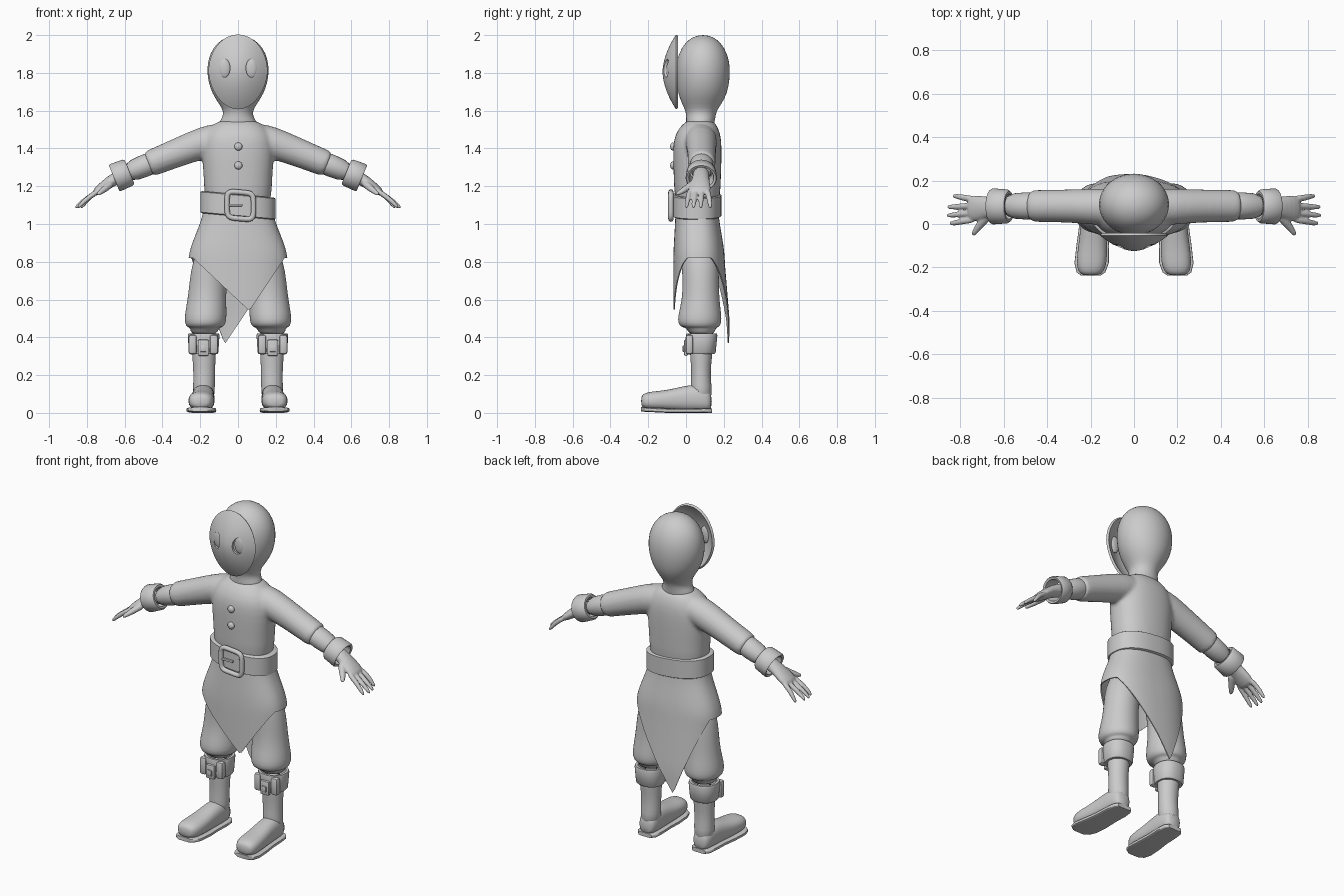
import bpy, bmesh, math
from mathutils import Vector

X, Y, Z = Vector((1, 0, 0)), Vector((0, 1, 0)), Vector((0, 0, 1))

if "Cube" in bpy.data.objects:
    bpy.data.objects.remove(bpy.data.objects["Cube"])

grey = bpy.data.materials.new("plain grey")
grey.use_nodes = True
grey.diffuse_color = (0.6, 0.6, 0.6, 1)
grey.node_tree.nodes["Principled BSDF"].inputs["Base Color"].default_value = grey.diffuse_color


def oval(t, power):
    """Point on a unit superellipse."""
    c, s = math.cos(t), math.sin(t)
    return (math.copysign(abs(c) ** (2 / power), c),
            math.copysign(abs(s) ** (2 / power), s))


def loft(bm, rows, axis=None, side=Y, power=2, closed=False, segs=24):
    """Skin rings (x, y, z, half size along side, half size across)."""
    centres = [Vector(r[:3]) for r in rows]
    rings = []
    for i, row in enumerate(rows):
        along = axis or (centres[min(i + 1, len(rows) - 1)] - centres[max(i - 1, 0)])
        across = along.cross(side).normalized()
        ring = []
        for k in range(segs):
            a, b = oval(math.tau * k / segs, power)
            ring.append(bm.verts.new(centres[i] + side * a * row[3] + across * b * row[4]))
        rings.append(ring)
    faces = []
    for i in range(len(rings) if closed else len(rings) - 1):
        low, high = rings[i], rings[(i + 1) % len(rings)]
        for k in range(segs):
            n = (k + 1) % segs
            faces.append(bm.faces.new((low[k], low[n], high[n], high[k])))
    if not closed:
        faces += [bm.faces.new(rings[0]), bm.faces.new(rings[-1])]
    bmesh.ops.recalc_face_normals(bm, faces=faces)


def finish(obj, angle=40):
    bpy.ops.object.select_all(action='DESELECT')
    obj.select_set(True)
    bpy.context.view_layer.objects.active = obj
    bpy.ops.object.convert(target='MESH')
    obj = bpy.context.object
    bpy.ops.object.shade_smooth_by_angle(angle=math.radians(angle))
    obj.data.materials.clear()
    obj.data.materials.append(grey)
    return obj


def make(name, bm, mods=(), angle=40):
    mesh = bpy.data.meshes.new(name)
    bm.to_mesh(mesh)
    bm.free()
    obj = bpy.data.objects.new(name, mesh)
    bpy.context.collection.objects.link(obj)
    for kind, settings in mods:
        mod = obj.modifiers.new(kind.title(), kind)
        for key, value in settings.items():
            setattr(mod, key, value)
    return finish(obj, angle)


def part(name, rows, mods=(), angle=40, **kw):
    bm = bmesh.new()
    loft(bm, rows, **kw)
    return make(name, bm, mods, angle)


SUB = ('SUBSURF', {'levels': 1})
MIRROR = ('MIRROR', {'use_mirror_merge': False})


def blend(voxel, repeats):
    return [SUB, ('REMESH', {'mode': 'VOXEL', 'voxel_size': voxel}),
            ('SMOOTH', {'factor': 0.5, 'iterations': repeats})]


def block(name, centre, size, mods=()):
    bm = bmesh.new()
    bmesh.ops.create_cube(bm, size=1)
    for v in bm.verts:
        v.co = Vector(a * b for a, b in zip(v.co, size)) + Vector(centre)
    bevel = ('BEVEL', {'width': min(size) * 0.35, 'segments': 2})
    return make(name, bm, [bevel, *mods])


def ball(name, centre, size, mods=()):
    bm = bmesh.new()
    bmesh.ops.create_uvsphere(bm, u_segments=24, v_segments=14, radius=1)
    for v in bm.verts:
        v.co = Vector(a * b for a, b in zip(v.co, size)) + Vector(centre)
    return make(name, bm, mods)


# Head and neck
part("head", [
    (0, .075, 1.44, .07, .095), (0, .075, 1.535, .075, .105), (0, .078, 1.56, .078, .085),
    (0, .08, 1.595, .08, .076), (0, .083, 1.635, .105, .10), (0, .088, 1.69, .131, .138),
    (0, .09, 1.76, .142, .161), (0, .09, 1.83, .145, .166), (0, .09, 1.90, .132, .152),
    (0, .09, 1.96, .096, .112), (0, .09, 1.99, .055, .06), (0, .09, 2.0, .015, .015)],
    [SUB], 80, axis=Z)

# Mask: a domed egg-shaped shell
bm = bmesh.new()
STEPS, SEGS = 12, 64
previous = [bm.verts.new((0, -.117, 1.805))]
for i in range(1, STEPS + 1):
    r = i / STEPS
    ring = []
    for k in range(SEGS):
        c, s = math.cos(math.tau * k / SEGS), math.sin(math.tau * k / SEGS)
        narrow = 1 - .1 * max(0, -s) * r
        ring.append(bm.verts.new((.152 * r * c * narrow, -.117 + .07 * r ** 1.8, 1.805 + .194 * r * s)))
    for k in range(SEGS):
        n = (k + 1) % SEGS
        if i == 1:
            bm.faces.new((previous[0], ring[k], ring[n]))
        else:
            bm.faces.new((previous[k], ring[k], ring[n], previous[n]))
    previous = ring
bmesh.ops.recalc_face_normals(bm, faces=bm.faces)
eye_cutter = part("eye_cutter", [(.07, -.2, 1.825, .028, .048), (.07, -.05, 1.825, .028, .048)],
                  [MIRROR], axis=Y, side=X, segs=32)
eye_cutter.hide_render = True
eye_cutter.hide_viewport = True
make("mask", bm, [('SOLIDIFY', {'thickness': .014, 'offset': 0}),
                  ('BOOLEAN', {'object': eye_cutter, 'operation': 'DIFFERENCE', 'solver': 'EXACT'})])
bpy.data.objects.remove(eye_cutter)
ball("eye_lenses", (.07, -.085, 1.825), (.032, .014, .052), [MIRROR])

# Tunic body and sleeves blended into one skin
bm = bmesh.new()
loft(bm, [(0, .06, 1.06, .118, .178), (0, .06, 1.2, .124, .18), (0, .06, 1.3, .128, .187),
          (0, .06, 1.4, .13, .195), (0, .062, 1.47, .124, .185), (0, .07, 1.525, .095, .14),
          (0, .075, 1.555, .06, .085)], axis=Z, power=2.3)
for s in (1, -1):
    loft(bm, [(s * .06, .078, 1.465, .09, .085), (s * .18, .08, 1.432, .084, .086),
              (s * .3, .083, 1.386, .076, .077), (s * .468, .083, 1.319, .074, .07),
              (s * .478, .083, 1.315, .074, .07)])
make("tunic", bm, blend(.011, 5), 60)
for z in (1.31, 1.41):
    ball("button", (.002, -.07, z), (.021, .014, .021))

# Forearms and turned-back cuffs
part("forearms", [(.40, .083, 1.346, .062, .06), (.5, .083, 1.306, .064, .061),
                  (.6, .083, 1.265, .058, .053)], [SUB, MIRROR])
part("wrist_cuffs", [(.574, .081, 1.276, .07, .066), (.584, .081, 1.272, .078, .074),
                     (.648, .081, 1.246, .083, .077), (.656, .081, 1.243, .078, .072),
                     (.652, .081, 1.244, .066, .06), (.574, .081, 1.276, .058, .054)],
     [MIRROR], axis=Vector((.93, 0, -.38)), closed=True, segs=36)

# Hands: palm, four fingers and a thumb
bm = bmesh.new()
loft(bm, [(.56, .08, 1.28, .046, .042), (.63, .08, 1.25, .043, .036), (.68, .075, 1.222, .05, .031),
          (.73, .072, 1.184, .062, .026), (.765, .07, 1.158, .055, .018)])
for root, tip, reach in ((.022, .003, .85), (.053, .04, .862), (.085, .078, .86), (.114, .128, .835)):
    loft(bm, [(.725, root, 1.185, .017, .016), (.79, (root + tip) / 2, 1.142, .015, .014),
              (reach - .02, tip, 1.105, .013, .012), (reach, tip, 1.083, .008, .007)], segs=10)
loft(bm, [(.665, .05, 1.22, .025, .024), (.695, .012, 1.195, .022, .02),
          (.725, -.025, 1.17, .017, .015), (.745, -.055, 1.155, .01, .009)],
     side=Vector((.7, .7, 0)), segs=10)
make("hands", bm, blend(.005, 3) + [MIRROR], 80)

# Belt, sloping down to the left hip
bm = bmesh.new()
loft(bm, [(0, .057, 1.04, .122, .19), (0, .057, 1.045, .13, .199), (0, .057, 1.152, .13, .199),
          (0, .057, 1.157, .122, .19), (0, .057, 1.157, .10, .165), (0, .057, 1.04, .10, .165)],
     axis=Z, power=2.4, closed=True, segs=64)
for v in bm.verts:
    v.co.z -= .09 * v.co.x
make("belt", bm)

# Buckle: rounded square frame with a tongue
curve = bpy.data.curves.new("belt_buckle", 'CURVE')
curve.dimensions = '3D'
curve.bevel_depth = .014
spline = curve.splines.new('POLY')
spline.points.add(31)
for k, point in enumerate(spline.points):
    a, b = oval(math.tau * (k + .5) / 32, 5)
    point.co = (.012 + .07 * a, -.08, 1.098 + .07 * b - .006 * a, 1)
spline.use_cyclic_u = True
buckle = bpy.data.objects.new("belt_buckle", curve)
bpy.context.collection.objects.link(buckle)
finish(buckle)
block("buckle_tongue", (-.02, -.082, 1.1), (.09, .014, .014))

# Tunic skirt with pointed front and back hems
bm = bmesh.new()
SEGS, ROWS = 128, 12
columns = []
for k in range(SEGS):
    a, b = oval(math.tau * k / SEGS, 2.4)
    x = a * .262
    tip, tip_x = (.54, .06) if b < 0 else (.365, -.07)
    edge = .262 if x > tip_x else -.262
    hem = tip + (.82 - tip) * min(1, 1.08 * (x - tip_x) / (edge - tip_x))
    column = []
    for j in range(ROWS + 1):
        z = 1.1 + (hem - 1.1) * j / ROWS
        f = min(1, max(0, (1.1 - z) / .3))
        flare = f * f * (3 - 2 * f)
        back = .17 + .035 * flare + .025 * min(1, max(0, (.8 - z) / .3))
        depth = (back - .06) if b > 0 else .115 + .012 * flare
        column.append(bm.verts.new((a * (.182 + .08 * flare), .06 + b * depth, z)))
    columns.append(column)
for k in range(SEGS):
    here, there = columns[k], columns[(k + 1) % SEGS]
    for j in range(ROWS):
        bm.faces.new((here[j], there[j], there[j + 1], here[j + 1]))
bmesh.ops.recalc_face_normals(bm, faces=bm.faces)
make("skirt", bm, [('SOLIDIFY', {'thickness': .006})])

# Hips and baggy trousers
part("hips", [(0, .07, .77, .05, .10), (0, .065, .84, .09, .18), (0, .06, .95, .1, .18),
              (0, .06, 1.08, .1, .16)], [SUB], axis=Z)
part("trouser_legs", [
    (.11, .07, .92, .09, .085), (.142, .075, .8, .1, .1), (.158, .078, .7, .096, .099),
    (.165, .078, .6, .099, .102), (.171, .073, .52, .115, .112), (.173, .072, .475, .117, .11),
    (.174, .075, .452, .10, .095), (.177, .08, .452, .075, .074), (.18, .083, .41, .07, .072)],
    [SUB, MIRROR], 60, axis=Z)

# Boots: shaft, foot and sole
part("boot_shafts", [(.182, .082, .06, .058, .058), (.18, .08, .14, .056, .058),
                     (.179, .079, .21, .05, .057), (.18, .08, .3, .058, .062),
                     (.18, .083, .4, .068, .07)], [SUB, MIRROR], 60, axis=Z)
foot = [(.182, .137, .058, .036, .04), (.182, .115, .07, .054, .062), (.183, .06, .08, .06, .073),
        (.186, -.02, .074, .06, .067), (.19, -.1, .066, .067, .054), (.195, -.18, .064, .071, .05),
        (.198, -.222, .063, .058, .042), (.199, -.238, .062, .035, .025)]
part("boot_feet", foot, [SUB, MIRROR], 60, axis=-Y, side=X, power=2.4)
part("boot_soles", [(x, y, .012 + max(0, -y - .1) * .05, a + .008, .012) for x, y, z, a, b in foot],
     [MIRROR], 40, axis=-Y, side=X, power=5)

# Boot cuffs with a front gap tab
part("boot_cuffs", [(.181, .08, .312, .07, .073), (.182, .082, .32, .075, .078),
                    (.182, .083, .41, .083, .084), (.182, .083, .42, .08, .081),
                    (.182, .083, .42, .066, .067), (.181, .08, .312, .056, .059)],
     [MIRROR], axis=Z, power=2.3, closed=True, segs=40)
for x in (.128, .24):
    block("boot_cuff_flap", (x, .018, .362), (.045, .04, .105), [MIRROR])
block("boot_cuff_tab", (.184, .0, .345), (.058, .022, .085), [MIRROR])
block("boot_cuff_stud", (.184, -.012, .34), (.03, .012, .035), [MIRROR])
